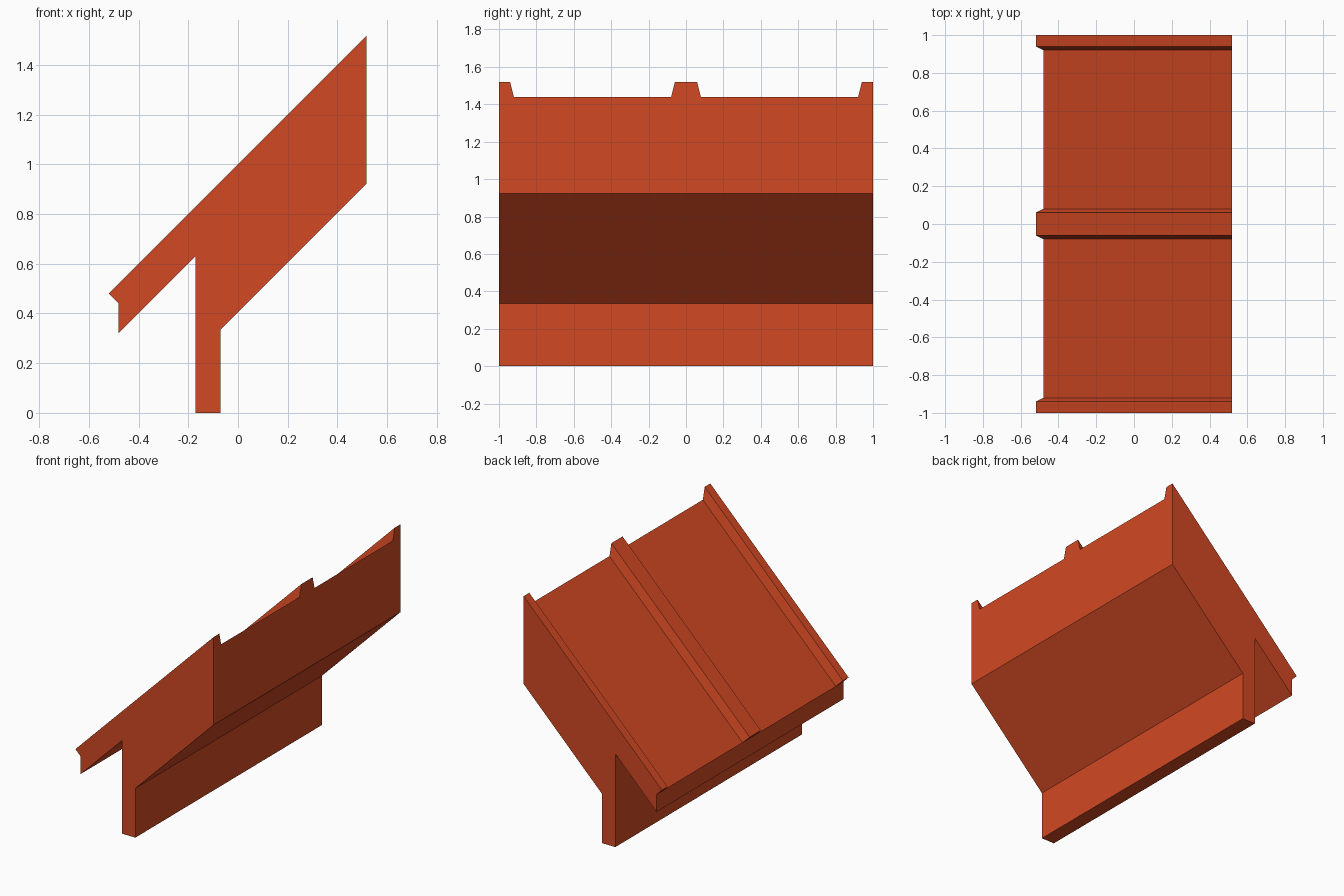
import bpy
import bmesh

if "Cube" in bpy.data.objects:
    bpy.data.objects.remove(bpy.data.objects["Cube"], do_unlink=True)

# One flat colour for the whole model
clay = bpy.data.materials.new("clay_red")
clay.use_nodes = True
clay_colour = (0.64, 0.066, 0.017, 1)
clay.diffuse_color = clay_colour
clay.node_tree.nodes["Principled BSDF"].inputs["Base Color"].default_value = clay_colour

EAVE, RIDGE = -0.48, 0.518   # x of the low and high ends of the roof
SLAB_RISE = 0.92             # slab top follows z = x + SLAB_RISE
RIB = 0.08                   # vertical height of the ribs


def loft(name, start, end):
    """Solid between two matching outlines."""
    bm = bmesh.new()
    a = [bm.verts.new(p) for p in start]
    b = [bm.verts.new(p) for p in end]
    bm.faces.new(a)
    bm.faces.new(b[::-1])
    for i in range(len(a)):
        j = (i + 1) % len(a)
        bm.faces.new((a[i], b[i], b[j], a[j]))
    bmesh.ops.recalc_face_normals(bm, faces=bm.faces)
    mesh = bpy.data.meshes.new(name)
    bm.to_mesh(mesh)
    bm.free()
    mesh.materials.append(clay)
    obj = bpy.data.objects.new(name, mesh)
    bpy.context.collection.objects.link(obj)
    return obj


# Sloped roof slab with the wall below it, as one side profile
profile = [
    (EAVE, EAVE + SLAB_RISE), (EAVE, 0.322),
    (-0.17, 0.632), (-0.17, 0), (-0.07, 0), (-0.07, 0.334),
    (RIDGE, 0.922), (RIDGE, RIDGE + SLAB_RISE),
]
loft("roof_and_wall", [(x, -1, z) for x, z in profile], [(x, 1, z) for x, z in profile])


def rib(name, base_front, top_front, top_back, base_back):
    """Tapered rib up the slope: square-cut at the eave, upright at the ridge."""
    section = [(base_front, 0), (top_front, RIB), (top_back, RIB), (base_back, 0)]
    low = [(EAVE - h / 2, y, EAVE + SLAB_RISE + h / 2) for y, h in section]
    high = [(RIDGE, y, RIDGE + SLAB_RISE + h) for y, h in section]
    loft(name, low, high)


# Full rib in the middle, half ribs on both edges
rib("middle_rib", -0.08, -0.06, 0.06, 0.08)
rib("front_edge_rib", -1, -1, -0.94, -0.92)
rib("back_edge_rib", 0.92, 0.94, 1, 1)
